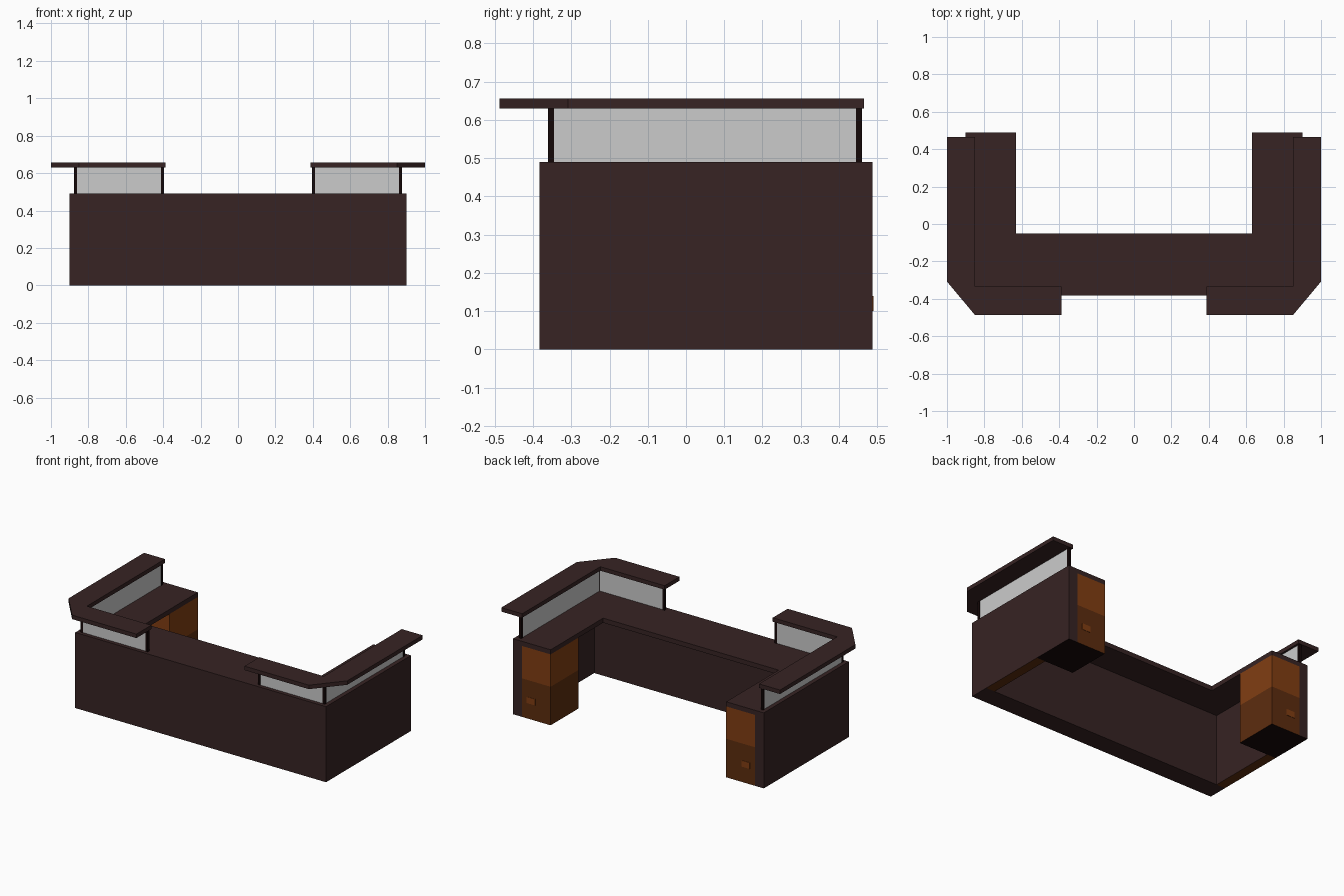
import bpy, bmesh

if "Cube" in bpy.data.objects:
    bpy.data.objects.remove(bpy.data.objects["Cube"])


def material(name, r, g, b, a=1.0):
    m = bpy.data.materials.new(name)
    m.diffuse_color = (r, g, b, a)
    m.use_nodes = True
    m.node_tree.nodes["Principled BSDF"].inputs["Base Color"].default_value = m.diffuse_color
    return m


DARK = material("dark_brown", 0.038, 0.017, 0.017)
BLACK = material("near_black", 0.007, 0.002, 0.002)
GLASS = material("frosted_glass", 0.60, 0.60, 0.60, 0.88)
WOOD = material("warm_wood", 0.22, 0.048, 0.006)
WOOD2 = material("deep_wood", 0.11, 0.026, 0.0045)


def prism(name, outline, z0, z1, mat, under=None):
    """Extrude a flat outline from z0 to z1; optional second colour underneath."""
    bm = bmesh.new()
    base = bm.faces.new([bm.verts.new((x, y, z0)) for x, y in outline])
    ext = bmesh.ops.extrude_face_region(bm, geom=[base], use_keep_orig=True)
    top = [v for v in ext["geom"] if isinstance(v, bmesh.types.BMVert)]
    bmesh.ops.translate(bm, verts=top, vec=(0, 0, z1 - z0))
    bmesh.ops.recalc_face_normals(bm, faces=bm.faces)
    me = bpy.data.meshes.new(name)
    me.materials.append(mat)
    if under:
        me.materials.append(under)
        for f in bm.faces:
            if f.normal.z < -0.9:
                f.material_index = 1
    bm.to_mesh(me)
    bm.free()
    ob = bpy.data.objects.new(name, me)
    bpy.context.collection.objects.link(ob)
    return ob


def box(name, x0, x1, y0, y1, z0, z1, mat, under=None):
    return prism(name, [(x0, y0), (x1, y0), (x1, y1), (x0, y1)], z0, z1, mat, under)


TOP, SLAB = 0.49, 0.46          # worktop upper and lower heights
XO, XP, XI = 0.90, 0.837, 0.63  # outer side, inner panel face, wing inner edge
YF, YP, YD, YB = -0.383, -0.255, 0.20, 0.488

# U-shaped worktop
prism("worktop", [(-XO, YF), (XO, YF), (XO, YB), (XI, YB), (XI, -0.05),
                  (-XI, -0.05), (-XI, YB), (-XO, YB)], SLAB, TOP, DARK)
# thick front panel
box("front_panel", -XO, XO, YF, YP, 0, SLAB, DARK)

for s, side in ((-1, "left"), (1, "right")):
    def sbox(name, x0, x1, *rest):
        a, b = sorted((s * x0, s * x1))
        return box(side + "_" + name, a, b, *rest)

    # side panel, with bare wood underneath the knee space
    sbox("side_panel", XP, XO, YP, YD, 0, SLAB, DARK, WOOD2)
    sbox("side_panel_rear", XP, XO, YD, YB, 0, SLAB, DARK, BLACK)
    # wooden pedestal in two tones, with a small lighter grain patch
    sbox("pedestal_lower", XI, XP, YD, YB, 0, 0.25, WOOD2, BLACK)
    sbox("pedestal_upper", XI, XP, YD, YB, 0.25, SLAB, WOOD)
    sbox("grain_patch", 0.74, 0.80, YB, YB + 0.002, 0.10, 0.14, WOOD)

    # raised counter with a cut corner
    prism(side + "_counter", [(s * x, y) for x, y in (
        (1.0, 0.465), (1.0, -0.308), (0.85, -0.487), (0.388, -0.487),
        (0.388, -0.335), (0.85, -0.335), (0.85, 0.465))], 0.63, 0.656, DARK)
    # posts
    for i, (x, y) in enumerate(((0.868, -0.353), (0.403, -0.353), (0.868, 0.452))):
        sbox("post_%d" % i, x - 0.008, x + 0.008, y - 0.008, y + 0.008, TOP, 0.63, BLACK)
    # glass panes
    sbox("front_glass", 0.411, 0.860, -0.358, -0.348, TOP, 0.63, GLASS)
    sbox("side_glass", 0.863, 0.873, -0.345, 0.444, TOP, 0.63, GLASS)
